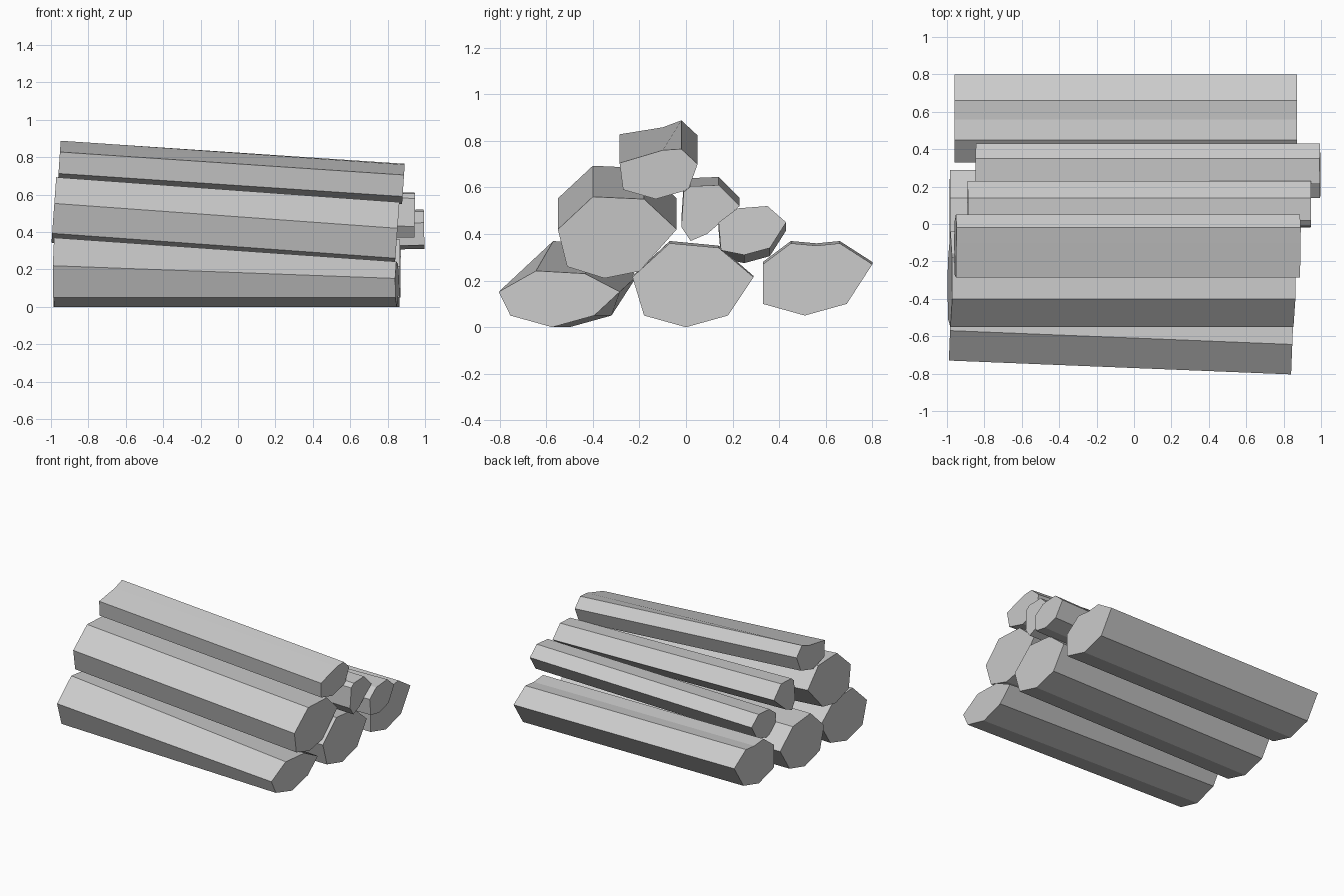
import bpy
import bmesh

cube = bpy.data.objects.get("Cube")
if cube:
    bpy.data.objects.remove(cube, do_unlink=True)

GREY = (0.6, 0.6, 0.6, 1.0)
material = bpy.data.materials.new("plain_grey")
material.use_nodes = True
material.diffuse_color = GREY
material.node_tree.nodes["Principled BSDF"].inputs["Base Color"].default_value = GREY


def make_log(name, left_end, right_end, x_left, x_right, yaw=0.0):
    """Join two end outlines of (y, z) points; ends stay square to the log's axis."""
    bm = bmesh.new()
    pitch = (left_end[0][1] - right_end[0][1]) / (x_right - x_left) if not yaw else 0.0
    rings = []
    for x, outline in ((x_left, left_end), (x_right, right_end)):
        mid_y = sum(p[0] for p in outline) / len(outline)
        mid_z = sum(p[1] for p in outline) / len(outline)
        rings.append([bm.verts.new((x + yaw * (y - mid_y) + pitch * (z - mid_z), y, z))
                      for y, z in outline])
    count = len(left_end)
    for i in range(count):
        j = (i + 1) % count
        bm.faces.new((rings[0][i], rings[0][j], rings[1][j], rings[1][i]))
    for ring in rings:
        bm.faces.new(ring)
    bmesh.ops.recalc_face_normals(bm, faces=bm.faces)
    mesh = bpy.data.meshes.new(name)
    bm.to_mesh(mesh)
    bm.free()
    mesh.materials.append(material)
    log = bpy.data.objects.new(name, mesh)
    bpy.context.collection.objects.link(log)
    return log


def moved(outline, dy=0.0, dz=0.0):
    return [(y + dy, z + dz) for y, z in outline]


def squashed(outline, base, factor):
    return [(y, z if z <= base else base + (z - base) * factor) for y, z in outline]


# Bottom row: the middle log, and a front log of the same outline that tapers
ground = [(-0.23, 0.22), (-0.18, 0.05), (0, 0), (0.18, 0.05),
          (0.29, 0.22), (0.14, 0.35), (-0.07, 0.37)]
make_log("bottom_middle_log", ground, squashed(ground, 0.05, 0.97), -0.985, 0.865)
make_log("bottom_front_log", moved(ground, -0.5),
         moved(squashed(ground, 0.05, 0.6), -0.574), -0.98, 0.85, yaw=0.04)

# Bottom row: the back log with a grooved top
grooved = [(0.33, 0.27), (0.33, 0.1), (0.51, 0.05), (0.69, 0.1),
           (0.8, 0.27), (0.66, 0.36), (0.56, 0.35), (0.45, 0.36)]
make_log("bottom_back_log", moved(grooved, dz=0.01), grooved, -0.96, 0.87)

# Second layer: a thick sloping log and two thin ones
thick = [(-0.4, 0.56), (-0.18, 0.55), (-0.04, 0.42), (-0.2, 0.24),
         (-0.35, 0.21), (-0.51, 0.26), (-0.55, 0.42)]
make_log("middle_front_log", moved(thick, dz=0.133), thick, -0.985, 0.85)

thin = [(0.02, 0.605), (0.14, 0.61), (0.23, 0.52), (0.09, 0.4),
        (0.02, 0.37), (-0.02, 0.43), (-0.01, 0.58)]
make_log("middle_thin_log", moved(thin, dz=0.035), thin, -0.89, 0.945)

slim = [(0.35, 0.52), (0.43, 0.45), (0.36, 0.34), (0.25, 0.31),
        (0.15, 0.33), (0.14, 0.45), (0.22, 0.51)]
make_log("middle_back_log", moved(slim, dz=-0.035), slim, -0.845, 0.995)

# Top log, with one dented corner at its raised end
crown = [(-0.285, 0.705), (-0.27, 0.59), (-0.13, 0.55), (0.01, 0.59),
         (0.05, 0.7), (-0.02, 0.765), (-0.1, 0.76)]
raised = moved(crown, dz=0.123)
raised[-1] = (raised[-1][0], raised[-1][1] - 0.025)
make_log("top_log", raised, crown, -0.955, 0.885)
